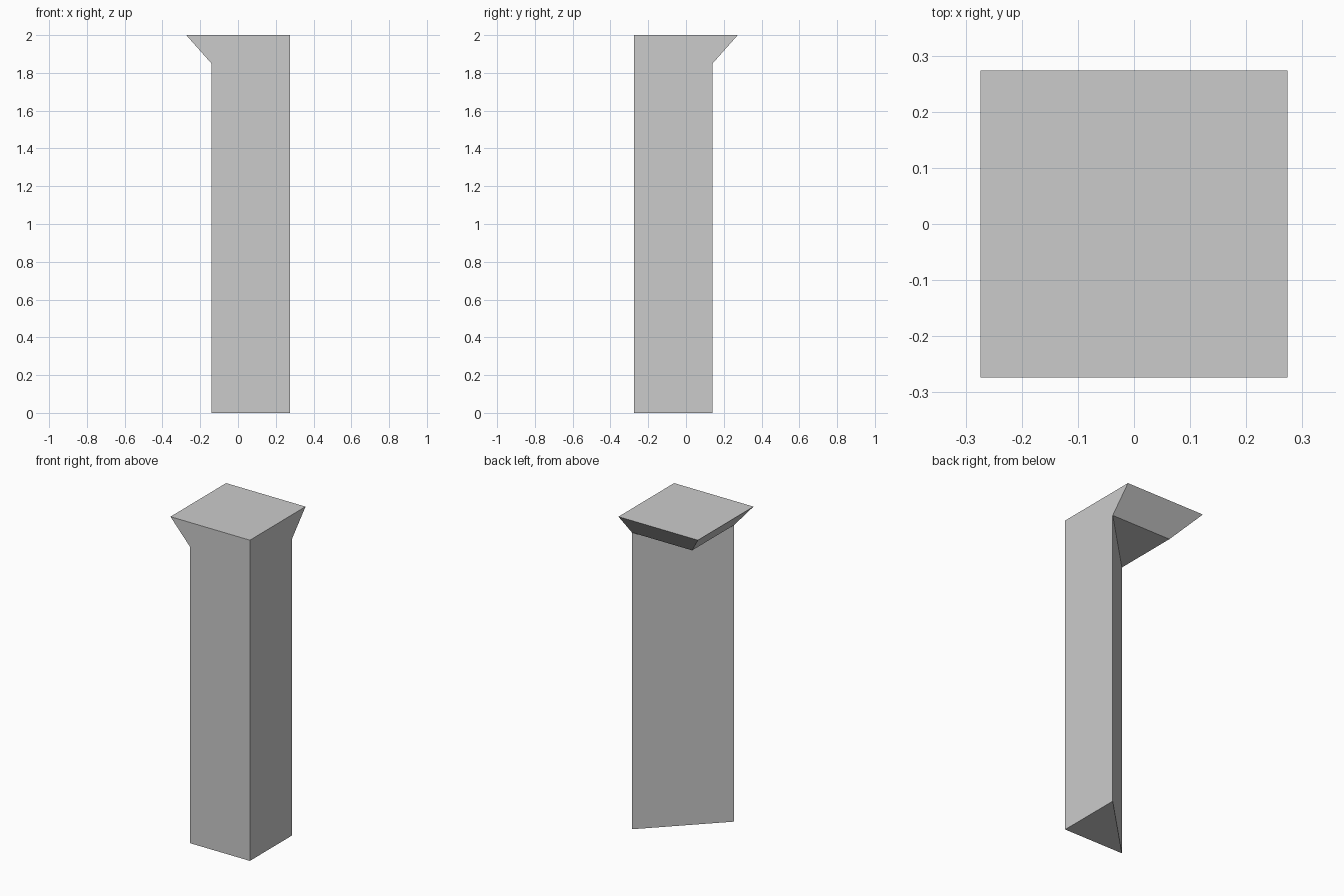
import bpy, bmesh

if "Cube" in bpy.data.objects:
    bpy.data.objects.remove(bpy.data.objects["Cube"])

OUT, IN = 0.274, 0.141      # capital overhang and shaft limits
NECK, TOP = 1.85, 2.0       # start of the flare, overall height


def finish(name, bm):
    mesh = bpy.data.meshes.new(name)
    bm.to_mesh(mesh)
    bm.free()
    obj = bpy.data.objects.new(name, mesh)
    bpy.context.collection.objects.link(obj)
    return obj


def loft(bm, low, z0, high, z1):
    """Side walls between two counter-clockwise outlines."""
    a = [bm.verts.new((x, y, z0)) for x, y in low]
    b = [bm.verts.new((x, y, z1)) for x, y in high]
    n = len(a)
    for i in range(n):
        j = (i + 1) % n
        bm.faces.new((a[i], a[j], b[j], b[i]))
    return a, b


# Shaft: triangular prism with its right angle at the front right corner
tri = [(-IN, -OUT), (OUT, -OUT), (OUT, IN)]
bm = bmesh.new()
low, high = loft(bm, tri, 0, tri, NECK)
bm.faces.new(low[::-1])
finish("column_shaft", bm)

# Capital: square block flaring outward on the left and back only
neck = tri + [(-IN, IN)]
slab = [(-OUT, -OUT), (OUT, -OUT), (OUT, OUT), (-OUT, OUT)]
bm = bmesh.new()
low, high = loft(bm, neck, NECK, slab, TOP)
bm.faces.new(high)
# Exposed triangular underside behind the shaft
bm.faces.new((low[0], low[3], low[2]))
finish("column_capital", bm)
